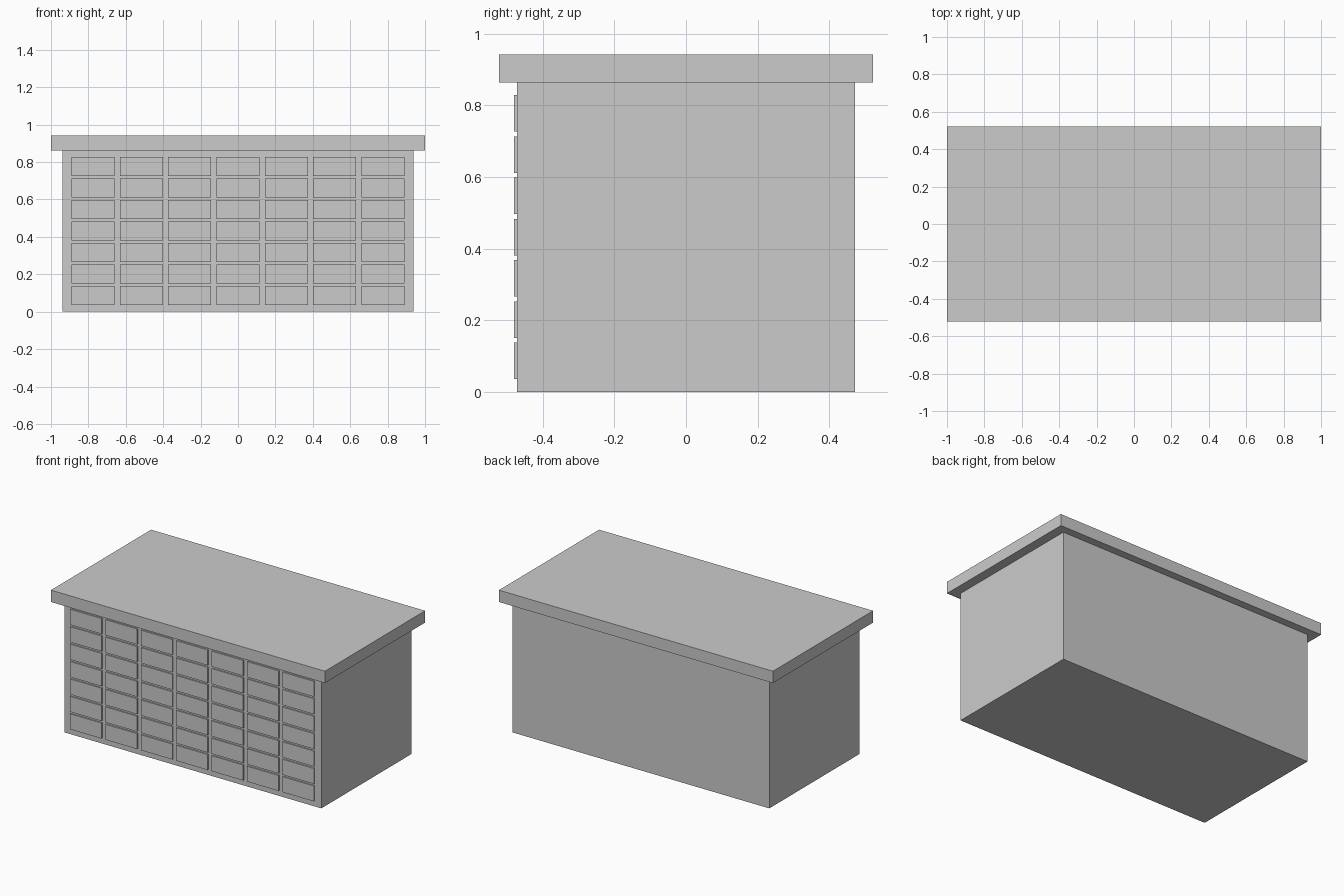
import bpy

if "Cube" in bpy.data.objects:
    bpy.data.objects.remove(bpy.data.objects["Cube"])

def box(name, x0, x1, y0, y1, z0, z1):
    bpy.ops.mesh.primitive_cube_add(size=1, location=((x0 + x1) / 2, (y0 + y1) / 2, (z0 + z1) / 2))
    ob = bpy.context.object
    ob.name = name
    ob.scale = (x1 - x0, y1 - y0, z1 - z0)
    bpy.ops.object.transform_apply(location=False, rotation=False, scale=True)
    return ob

# Cabinet body and overhanging top
box("cabinet_body", -0.938, 0.938, -0.471, 0.471, 0, 0.863)
box("counter_top", -1, 1, -0.522, 0.522, 0.863, 0.941)

# 7 x 7 grid of shallow drawer fronts on the front face
COUNT, W, H = 7, 0.23, 0.102
PITCH_X, PITCH_Z = 0.2583, 0.115
for row in range(COUNT):
    z = 0.0365 + row * PITCH_Z
    for col in range(COUNT):
        x = (col - (COUNT - 1) / 2) * PITCH_X
        box(f"drawer_front_{row + 1}_{col + 1}", x - W / 2, x + W / 2, -0.480, -0.470, z, z + H)
